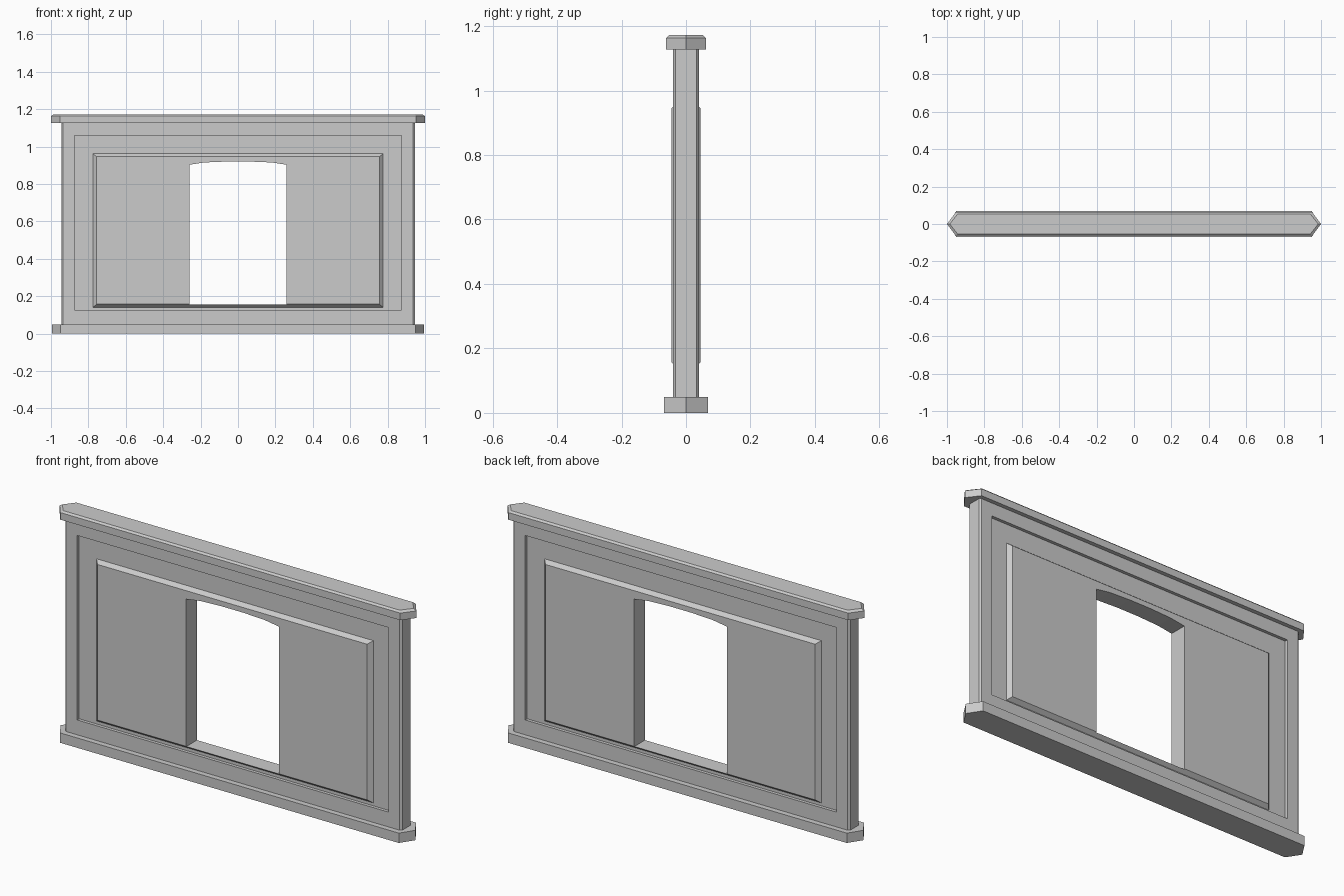
import bpy
import bmesh

cube = bpy.data.objects.get("Cube")
if cube:
    bpy.data.objects.remove(cube, do_unlink=True)

stone = bpy.data.materials.new("plain_grey")
stone.use_nodes = True
GREY = (0.6, 0.6, 0.6, 1)
stone.diffuse_color = GREY
stone.node_tree.nodes["Principled BSDF"].inputs["Base Color"].default_value = GREY


def loft(name, sections):
    """Solid skinned through matching rings of points, capped at both ends."""
    bm = bmesh.new()
    rings = [[bm.verts.new(p) for p in ring] for ring in sections]
    n = len(rings[0])
    for a, b in zip(rings, rings[1:]):
        for i in range(n):
            j = (i + 1) % n
            bm.faces.new((a[i], a[j], b[j], b[i]))
    bm.faces.new(rings[0])
    bm.faces.new(rings[-1])
    bmesh.ops.recalc_face_normals(bm, faces=bm.faces)
    mesh = bpy.data.meshes.new(name)
    bm.to_mesh(mesh)
    bm.free()
    mesh.materials.append(stone)
    obj = bpy.data.objects.new(name, mesh)
    bpy.context.collection.objects.link(obj)
    return obj


def plan(tip_x, tip_y, side_x, half_y, z):
    """Plan outline with chamfered ends; tip_y = 0 gives pointed ends."""
    half = [(side_x, -half_y), (tip_x, -tip_y)]
    if tip_y:
        half.append((tip_x, tip_y))
    half.append((side_x, half_y))
    return [(s * x, s * y, z) for s in (1, -1) for x, y in half]


def rect(half_x, z0, z1, y):
    return [(-half_x, y, z0), (half_x, y, z0), (half_x, y, z1), (-half_x, y, z1)]


def combine(target, tool, operation):
    mod = target.modifiers.new("combine", "BOOLEAN")
    mod.operation = operation
    mod.solver = "EXACT"
    mod.object = tool
    bpy.context.view_layer.update()
    evaluated = target.evaluated_get(bpy.context.evaluated_depsgraph_get())
    mesh = bpy.data.meshes.new_from_object(evaluated)
    target.modifiers.clear()
    target.data = mesh
    bpy.data.objects.remove(tool, do_unlink=True)


# Wall slab with chamfered ends
wall = loft("wall", [plan(0.945, 0.033, 0.935, 0.041, z) for z in (0.03, 1.14)])

# Sunken border on both sides
for side in (-1, 1):
    recess = loft("recess_cutter", [rect(0.873, 0.125, 1.06, side * y) for y in (0.025, 0.1)])
    combine(wall, recess, "DIFFERENCE")

# Raised panel with sloping edges on both sides
top, base = (0.756, 0.157, 0.946), (0.776, 0.14, 0.962)
panel = loft("panel", [rect(*top, -0.045), rect(*base, -0.025),
                       rect(*base, 0.025), rect(*top, 0.045)])
combine(wall, panel, "UNION")

# Doorway with a shallow arched head
arch = [(-0.26, 0.155), (0.26, 0.155), (0.26, 0.903), (0.18, 0.915), (0.06, 0.92),
        (-0.06, 0.92), (-0.18, 0.915), (-0.26, 0.903)]
doorway = loft("doorway_cutter", [[(x, y, z) for x, z in arch] for y in (-0.2, 0.2)])
combine(wall, doorway, "DIFFERENCE")

# Pointed plinth and coping
loft("plinth", [plan(0.995, 0, 0.95, 0.069, z) for z in (0, 0.05)])
loft("coping", [plan(1.0, 0, 0.953, 0.062, 1.127),
                plan(1.0, 0, 0.953, 0.062, 1.163),
                plan(0.985, 0, 0.943, 0.053, 1.172)])
